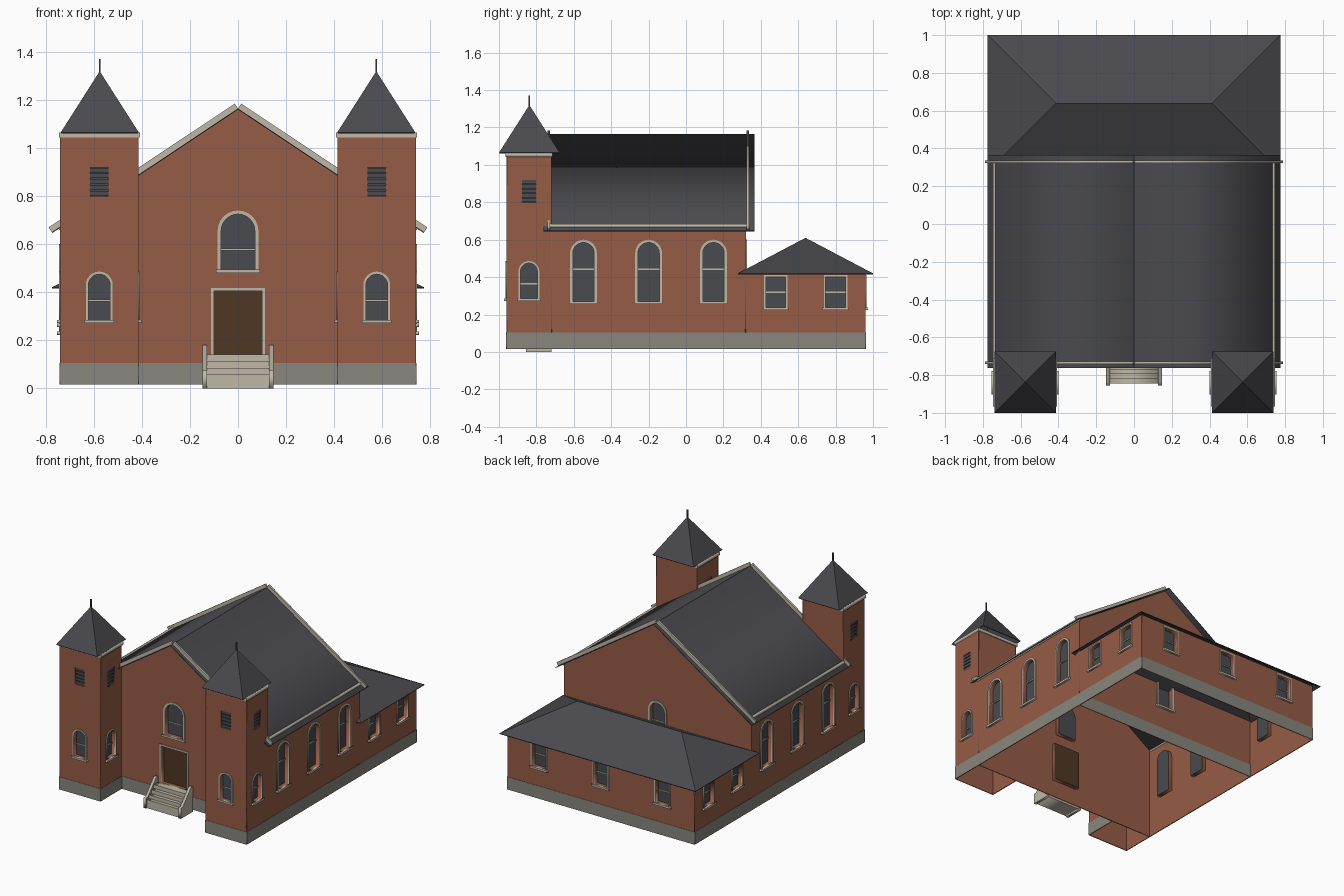
import bpy, bmesh, math
from mathutils import Matrix, Vector

if "Cube" in bpy.data.objects:
    bpy.data.objects.remove(bpy.data.objects["Cube"], do_unlink=True)


def material(name, r, g, b):
    m = bpy.data.materials.new(name)
    m.use_nodes = True
    m.diffuse_color = (r, g, b, 1)
    bsdf = next(n for n in m.node_tree.nodes if n.type == 'BSDF_PRINCIPLED')
    bsdf.inputs["Base Color"].default_value = (r, g, b, 1)
    return m


BRICK = material("red brick", .31, .107, .063)
SLATE = material("dark slate", .069, .067, .076)
STONE = material("grey stone", .246, .239, .205)
TRIM = material("pale trim", .53, .485, .39)
WOOD = material("brown door wood", .08, .039, .018)
GLASS = material("window glass", .065, .069, .08)


def add_object(name, mesh, mat, mirror=False):
    obj = bpy.data.objects.new(name, mesh)
    bpy.context.collection.objects.link(obj)
    mesh.materials.clear()
    mesh.materials.append(mat)
    if mirror:
        obj.modifiers.new("left_right", 'MIRROR')
        obj.modifiers["left_right"].use_mirror_merge = False
    return obj


def facing(nx, ny, x=0, y=0):
    """Frame of a wall: local x runs along it, local y is up, local z is outward."""
    n, up = Vector((nx, ny, 0)), Vector((0, 0, 1))
    m = Matrix((up.cross(n), up, n)).transposed().to_4x4()
    m.translation = (x, y, 0)
    return m


def panel(name, mat, frame, w0, w1, loops, mirror=False):
    """Flat outline with holes, given thickness from w0 to w1 along the frame normal."""
    curve = bpy.data.curves.new(name, 'CURVE')
    curve.dimensions = '2D'
    curve.fill_mode = 'BOTH'
    curve.extrude = (w1 - w0) / 2
    for loop in loops:
        s = curve.splines.new('POLY')
        s.points.add(len(loop) - 1)
        for p, (u, v) in zip(s.points, loop):
            p.co = (u, v, 0, 1)
        s.use_cyclic_u = True
    tmp = bpy.data.objects.new(name + "_outline", curve)
    bpy.context.collection.objects.link(tmp)
    deps = bpy.context.evaluated_depsgraph_get()
    mesh = bpy.data.meshes.new_from_object(tmp.evaluated_get(deps))
    bpy.data.objects.remove(tmp, do_unlink=True)
    bpy.data.curves.remove(curve)
    mesh.transform(frame @ Matrix.Translation((0, 0, (w0 + w1) / 2)))
    bm = bmesh.new()
    bm.from_mesh(mesh)
    bmesh.ops.remove_doubles(bm, verts=bm.verts, dist=1e-5)
    bmesh.ops.recalc_face_normals(bm, faces=bm.faces)
    bm.to_mesh(mesh)
    bm.free()
    return add_object(name, mesh, mat, mirror)


def rect(u0, u1, v0, v1):
    return [(u0, v0), (u1, v0), (u1, v1), (u0, v1)]


def outline(u, z0, z1, hw, arched):
    if not arched:
        return rect(u - hw, u + hw, z0, z1)
    arc = [(u + hw * math.cos(math.pi * i / 12), z1 - hw + hw * math.sin(math.pi * i / 12))
           for i in range(13)]
    return [(u - hw, z0), (u + hw, z0)] + arc


def opening(kind, frame, u, z0, z1, hw, arched, t, mirror):
    """Fill one wall opening: brick reveal, surround, pane, bar and sill."""
    hole = outline(u, z0, z1, hw, arched)

    def part(name, mat, w0, w1, *loops):
        panel(f"{kind}_{name}", mat, frame, w0, w1, loops, mirror)

    def around(d):
        return outline(u, z0 - d, z1 + d, hw + d, arched)

    part("reveal", BRICK, -.03, -.001, around(.003), hole)
    part("pane", WOOD if kind == "door" else SLATE if kind == "louvre" else GLASS,
         -.032, -.028, around(.002))
    if kind == "louvre":
        step = (z1 - z0) / 5
        for i in range(5):
            z = z0 + i * step
            part("slat", SLATE, -.016, -.004, rect(u - hw, u + hw, z + .003, z + step - .002))
        return
    part("surround", TRIM, -.003, .006, around(t), hole)
    if kind != "door":
        mid = z0 + (z1 - z0) * (.5 if not arched else .42 if z1 < .5 else .36 if hw > .06 else .55)
        part("bar", TRIM, -.028, -.02, rect(u - hw, u + hw, mid - .004, mid + .004))
        part("sill", TRIM, -.003, .014, rect(u - hw - t - .006, u + hw + t + .006, z0 - .014, z0))


def wall(name, frame, half, profile, openings, mirror=False, base=True):
    holes = [outline(*o[1:6]) for o in openings]
    panel(name, BRICK, frame, -.004, 0, [profile] + holes, mirror)
    if base:
        panel(name + "_base", STONE, frame, -.002, .002, [rect(-half, half, .015, .105)], mirror)
    for o in openings:
        opening(o[0], frame, *o[1:], mirror)


def box(name, mat, x0, x1, y0, y1, z0, z1, mirror=False):
    return panel(name, mat, facing(0, -1), -y1, -y0, [rect(x0, x1, z0, z1)], mirror)


def hip_roof(name, cx, cy, hx, hy, z0, z1, ridge, mirror=False):
    bm = bmesh.new()
    for sx in (-1, 1):
        for sy in (-1, 1):
            bm.verts.new((cx + sx * hx, cy + sy * hy, z0))
        if ridge or sx > 0:
            bm.verts.new((cx + sx * ridge, cy, z1))
    bmesh.ops.convex_hull(bm, input=bm.verts)
    bmesh.ops.recalc_face_normals(bm, faces=bm.faces)
    under = [f for f in bm.faces if f.normal.z < -.5]
    bmesh.ops.delete(bm, geom=under, context='FACES')
    bmesh.ops.dissolve_limit(bm, angle_limit=.01, verts=bm.verts, edges=bm.edges)
    mesh = bpy.data.meshes.new(name)
    bm.to_mesh(mesh)
    bm.free()
    obj = add_object(name, mesh, SLATE, mirror)
    solid = obj.modifiers.new("thickness", 'SOLIDIFY')
    solid.thickness = .005
    solid.offset = -1


# Main hall: gabled front and back, side walls with three tall windows
HX, FRONT, BACK, EAVE, RIDGE = .74, -.72, .32, .669, 1.161
gable = [(-HX, .015), (HX, .015), (HX, EAVE), (0, RIDGE), (-HX, EAVE)]
wall("front_wall", facing(0, -1, 0, FRONT), HX, gable,
     [("door", 0, .14, .405, .1, False, .013),
      ("front_window", 0, .495, .725, .07, True, .015)])
wall("rear_gable_wall", facing(0, 1, 0, BACK), HX, gable,
     [("rear_window", 0, .27, .585, .057, True, .015)])
mid = (FRONT + BACK) / 2
half = (BACK - FRONT) / 2
wall("side_wall", facing(1, 0, HX, mid), half, rect(-half, half, .015, EAVE),
     [("side_window", y - mid, .27, .585, .057, True, .015) for y in (-.548, -.2, .147)], True)

# Main roof with raised rake boards and eave strips
top, low = Vector((0, 1.165)), Vector((.775, .65))
run = (low - top).normalized()
normal = Vector((-run.y, run.x))
drop = Vector((0, -.005))
panel("main_roof", SLATE, facing(0, -1), -.365, .763,
      [[top, low, low + drop, top + drop]], True)
for name, y in (("front_rake", .727), ("rear_rake", -.337)):
    panel(name, TRIM, facing(0, -1), y, y + .013,
          [[top, low, low + normal * .024, top + normal * .024]], True)
box("eave_strip", TRIM, .734, .746, -.73, .33, .66, .684, True)

# Towers with arched windows and louvres on three sides
TX, TY, TW, TD = .5775, -.84, .1625, .12
for name, frame, half in (("tower_front", facing(0, -1, TX, TY - TD), TW),
                          ("tower_outer", facing(1, 0, TX + TW, TY), TD),
                          ("tower_inner", facing(-1, 0, TX - TW, TY), TD)):
    wall(name, frame, half, rect(-half, half, .015, 1.05),
         [("tower_window", 0, .285, .475, .045, True, .011),
          ("louvre", 0, .8, .92, .038, False, 0)], True)
wall("tower_back", facing(0, 1, TX, TY + TD), TW, rect(-TW, TW, .66, 1.05), [], True, False)
box("tower_cornice", TRIM, TX - .17, TX + .168, -.966, -.713, 1.043, 1.064, True)
hip_roof("tower_roof", TX - .002, -.8375, .1625, .1625, 1.065, 1.32, 0, True)
box("tower_finial", SLATE, TX - .006, TX + .002, -.842, -.834, 1.3, 1.37, True)

# Rear annex under a hipped roof
AY, AH = .64, .32
pair = [("annex_window", u, .237, .4, .053, False, .01) for u in (-.16, .16)]
wall("annex_side", facing(1, 0, HX, AY), AH, rect(-AH, AH, .015, .425), pair, True)
wall("annex_back", facing(0, 1, 0, AY + AH), HX, rect(-HX, HX, .015, .425),
     [("annex_window", u, .237, .4, .053, False, .01) for u in (-.488, 0, .488)])
hip_roof("annex_roof", 0, .639, .775, .361, .42, .61, .412)

# Entrance steps between sloping cheek walls
for i, z in enumerate((.06, .085, .113, .14)):
    box("entrance_step", TRIM, -.13, .13, -.845 + .025 * i, FRONT, 0, z)
cheek = [(-.855, 0), (FRONT, 0), (FRONT, .18), (-.742, .18), (-.835, .075), (-.855, .075)]
panel("step_cheek", TRIM, facing(1, 0), .128, .147, [cheek], True)
